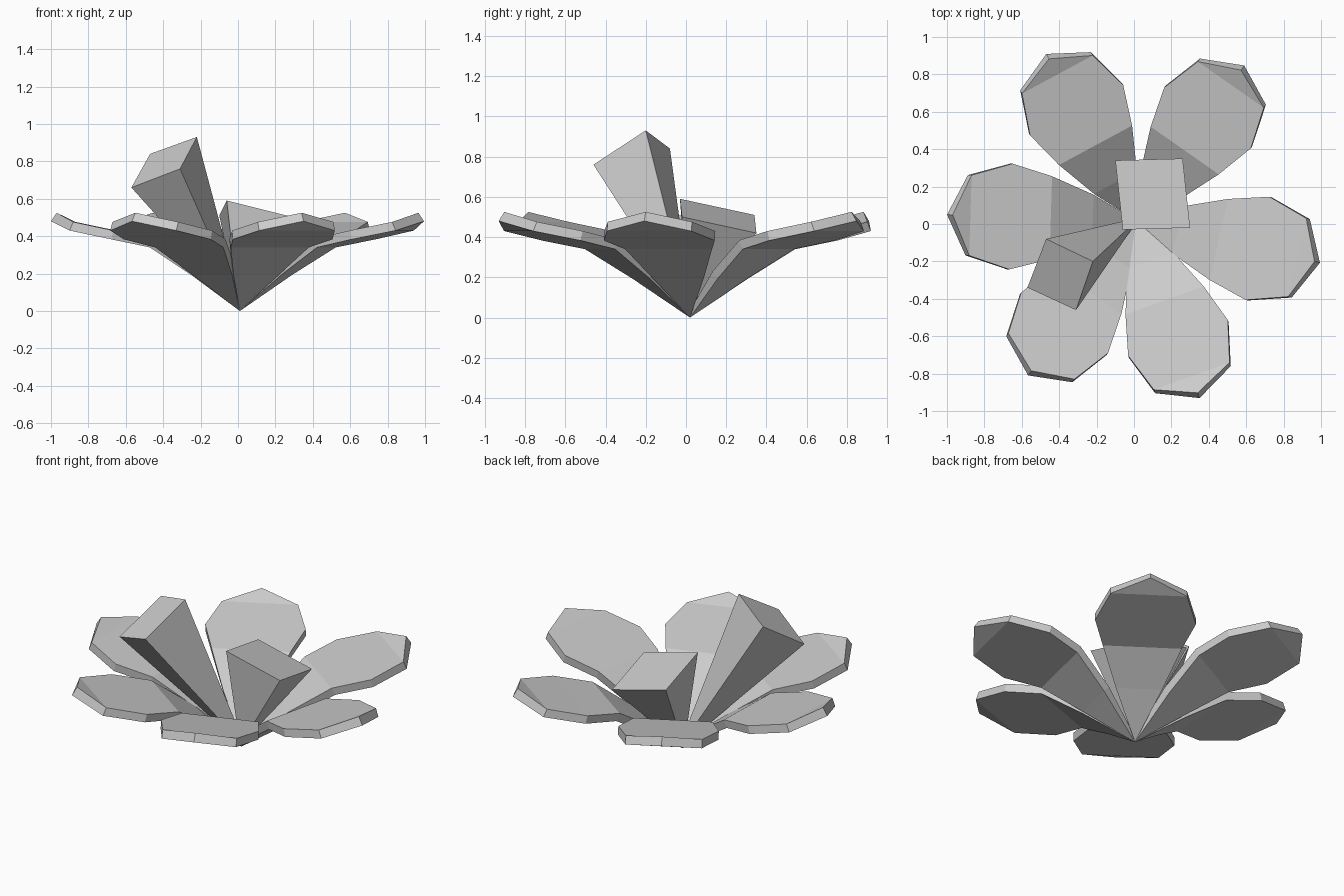
import bpy
import math
from mathutils import Vector

if "Cube" in bpy.data.objects:
    bpy.data.objects.remove(bpy.data.objects["Cube"])

ROOT = Vector((0.01, 0.02, 0.0))


def add_mesh(name, verts, faces):
    me = bpy.data.meshes.new(name)
    me.from_pydata([tuple(v) for v in verts], [], faces)
    ob = bpy.data.objects.new(name, me)
    bpy.context.collection.objects.link(ob)
    bpy.context.view_layer.objects.active = ob
    bpy.ops.object.mode_set(mode='EDIT')
    bpy.ops.mesh.select_all(action='SELECT')
    bpy.ops.mesh.normals_make_consistent(inside=False)
    bpy.ops.object.mode_set(mode='OBJECT')
    return ob


# Petal stations: distance from root, half width, underside height
STATIONS = [(0.26, 0.13, 0.195), (0.475, 0.222, 0.34),
            (0.68, 0.283, 0.383), (0.905, 0.215, 0.43)]
TIP = (1.01, 0.48)
# Offset from underside to top face at root, each station and tip
LIFT = [(0.0, 0.035), (-0.03, 0.037), (-0.02, 0.045),
        (-0.012, 0.047), (-0.02, 0.046), (-0.03, 0.045)]


def petal(name, degrees):
    n = len(STATIONS)
    verts = []
    for layer in (0, 1):
        off = [(d * layer, h * layer) for d, h in LIFT]
        verts.append((off[0][0], 0, off[0][1]))
        for (r, w, z), (d, h) in zip(STATIONS, off[1:]):
            verts += [(r + d, -w, z + h), (r + d, w, z + h)]
        verts.append((TIP[0] + off[-1][0], 0, TIP[1] + off[-1][1]))
    size = 2 * n + 2
    sheet = [(0, 1, 2)]
    sheet += [(2*i + 1, 2*i + 3, 2*i + 4, 2*i + 2) for i in range(n - 1)]
    sheet.append((2*n - 1, 2*n + 1, 2*n))
    faces = sheet + [tuple(v + size for v in reversed(f)) for f in sheet]
    # Rim joining underside and top
    rim = [0] + [2*i + 1 for i in range(n)] + [2*n + 1] + [2*i + 2 for i in reversed(range(n))]
    for a, b in zip(rim, rim[1:] + rim[:1]):
        faces.append((a, b, b + size, a + size))
    ob = add_mesh(name, verts, faces)
    ob.location = ROOT
    ob.rotation_euler.z = math.radians(degrees)


# Square tapered stamen growing from the root to a tilted square top
def stamen(name, top, base, taper=0.05):
    top = [Vector(p) for p in top]
    centre = sum(top, Vector()) / 4
    foot = [base + (p - centre) * taper for p in top]
    faces = [(0, 1, 2, 3), (7, 6, 5, 4)]
    faces += [(i, (i + 1) % 4, (i + 1) % 4 + 4, i + 4) for i in range(4)]
    add_mesh(name, top + foot, faces)


for i, a in enumerate((-13, 55, 118.3, 178.3, 235.2, 289.7)):
    petal(f"petal_{i + 1}", a)

stamen("short_stamen", [(-0.06, -0.03, 0.59), (0.30, -0.02, 0.50),
                        (0.26, 0.35, 0.42), (-0.10, 0.34, 0.51)], ROOT + Vector((0, 0, 0.03)))
stamen("tall_stamen", [(-0.47, -0.08, 0.84), (-0.22, -0.20, 0.93),
                       (-0.31, -0.46, 0.76), (-0.57, -0.34, 0.66)], ROOT + Vector((0, 0, 0.03)))
